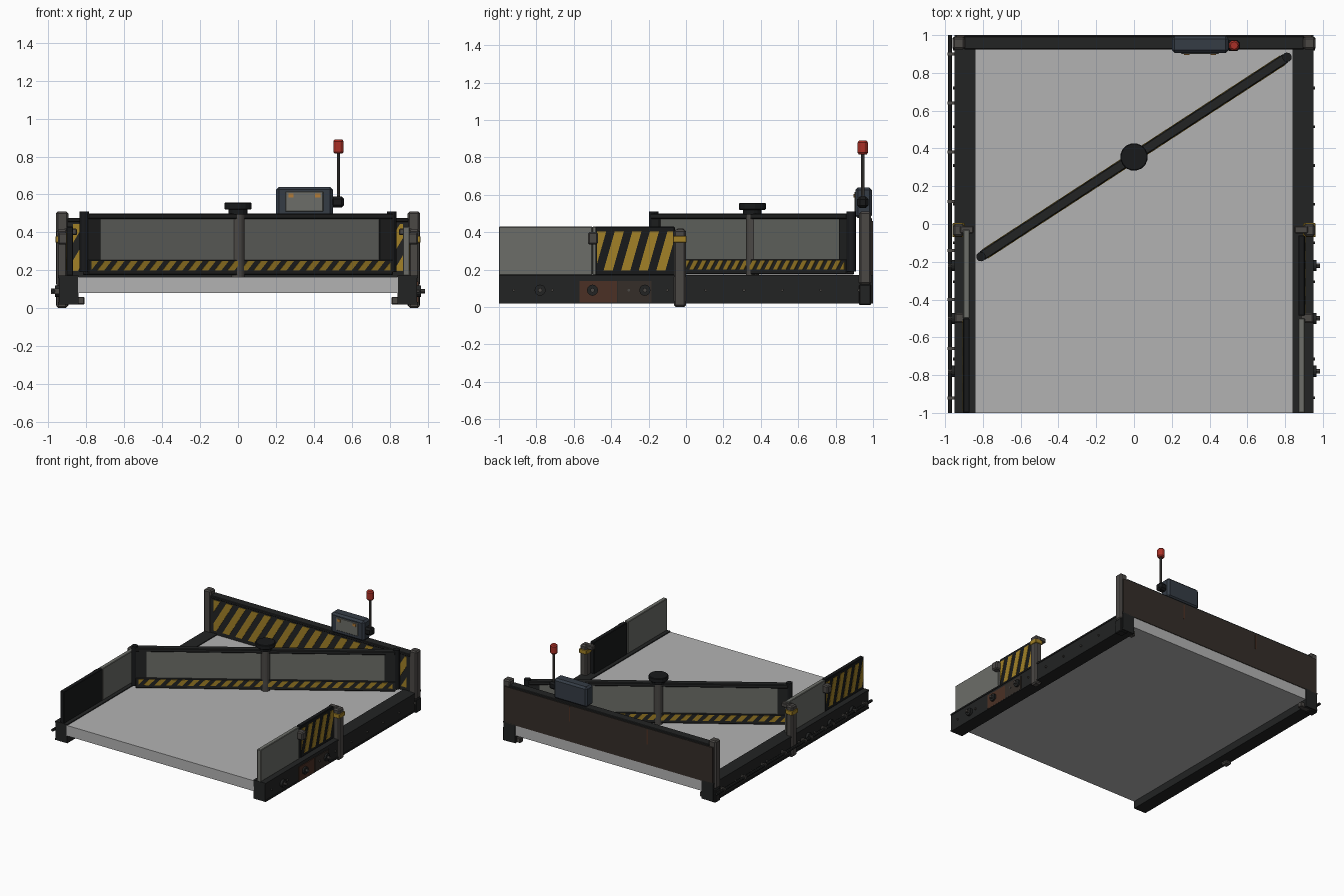
import bpy, bmesh, math
from mathutils import Vector, Matrix

if "Cube" in bpy.data.objects:
    bpy.data.objects.remove(bpy.data.objects["Cube"])

COLORS = {
    "belt": (0.45, 0.45, 0.45), "dark": (0.016, 0.017, 0.017), "black": (0.009, 0.010, 0.011),
    "steel": (0.07, 0.065, 0.06), "panel": (0.15, 0.155, 0.14), "yellow": (0.36, 0.22, 0.02),
    "red": (0.40, 0.03, 0.02), "blue": (0.035, 0.045, 0.06), "rust": (0.07, 0.03, 0.018),
    "orange": (0.45, 0.2, 0.04), "brown": (0.035, 0.027, 0.022)}
MATS = {}
for key, c in COLORS.items():
    MATS[key] = bpy.data.materials.new(key)
    MATS[key].diffuse_color = (*c, 1)


def finish(name, bm, mat, bevel=0, matrix=None):
    me = bpy.data.meshes.new(name)
    bm.to_mesh(me)
    bm.free()
    ob = bpy.data.objects.new(name, me)
    bpy.context.collection.objects.link(ob)
    me.materials.append(MATS[mat])
    if matrix:
        ob.matrix_world = matrix
    if bevel:
        b = ob.modifiers.new("bevel", "BEVEL")
        b.width, b.segments = bevel, 1
    return ob


def box(name, x, y, z, mat, bevel=0, matrix=None):
    """Box from (min, max) ranges on each axis."""
    bm = bmesh.new()
    bmesh.ops.create_cube(bm, size=1)
    for v in bm.verts:
        v.co = [(r[0] + r[1]) / 2 + c * abs(r[1] - r[0]) for r, c in zip((x, y, z), v.co)]
    return finish(name, bm, mat, bevel, matrix)


def cyl(name, a, b, r, mat, sides=12, bevel=0, matrix=None):
    """Cylinder from point a to point b."""
    a, b = Vector(a), Vector(b)
    d = b - a
    m = Matrix.Translation((a + b) / 2) @ d.to_track_quat('Z', 'Y').to_matrix().to_4x4()
    bm = bmesh.new()
    bmesh.ops.create_cone(bm, cap_ends=True, segments=sides, radius1=r, radius2=r,
                          depth=d.length, matrix=m)
    return finish(name, bm, mat, bevel, matrix)


def stripes(name, width, height, period, lean, matrix):
    """Slanted bars in the local XZ plane facing -Y, trimmed to a rectangle."""
    bm = bmesh.new()
    t, x = 0.003, -lean
    while x < width:
        w = period * 0.52
        f = [bm.verts.new(p) for p in ((x, -t, 0), (x + w, -t, 0),
                                       (x + w + lean, -t, height), (x + lean, -t, height))]
        bm.faces.new(f)
        x += period
    for co, no in (((0, 0, 0), (-1, 0, 0)), ((width, 0, 0), (1, 0, 0))):
        bmesh.ops.bisect_plane(bm, geom=bm.verts[:] + bm.edges[:] + bm.faces[:], plane_co=co,
                               plane_no=no, clear_outer=True)
    ext = bmesh.ops.extrude_face_region(bm, geom=bm.faces[:])
    for v in ext["geom"]:
        if isinstance(v, bmesh.types.BMVert):
            v.co.y += t
    bmesh.ops.recalc_face_normals(bm, faces=bm.faces[:])
    return finish(name, bm, "yellow", 0, matrix)


def rotz(angle, loc):
    return Matrix.Translation(loc) @ Matrix.Rotation(angle, 4, 'Z')


# Conveyor belt slab
box("belt", (-0.845, 0.845), (-1, 0.995), (0.08, 0.165), "belt")

for s, side in ((-1, "left"), (1, "right")):
    def X(a, b):
        return tuple(sorted((s * a, s * b)))
    # Side rail with raised top and bottom lips
    box(side + "_rail", X(0.84, 0.945), (-1, 1), (0.02, 0.17), "dark")
    for z in (0.02, 0.16):
        box(side + "_rail_lip", X(0.84, 0.95), (-1, 1), (z, z + 0.012), "dark")
    # Posts and their feet
    box(side + "_back_post", X(0.895, 0.96), (0.925, 0.99), (0.12, 0.51), "steel", 0.01)
    box(side + "_back_foot", X(0.895, 0.96), (0.925, 0.99), (0.01, 0.12), "dark", 0.005)
    box(side + "_foot_block", X(0.81, 0.9), (0.94, 0.98), (0.02, 0.06), "steel", 0.004)
    box(side + "_mid_post", X(0.9, 0.957), (-0.065, 0.0), (0, 0.415), "steel", 0.01)
    box(side + "_post_band", X(0.896, 0.962), (-0.069, 0.004), (0.345, 0.38), "yellow", 0.003)
    box(side + "_hinge_bracket", X(0.88, 0.95), (-0.525, -0.47), (0.335, 0.4), "steel", 0.008)
    box(side + "_hinge_arm", X(0.85, 0.92), (-0.05, -0.01), (0.385, 0.42), "steel", 0.005)
    # Guard panels: striped and plain, swapped between the two sides
    plain = (-1, -0.5) if s > 0 else (-0.5, -0.03)
    hazard = (-0.485, -0.06) if s > 0 else (-1, -0.5)
    box(side + "_plain_guard", X(0.87, 0.905), plain, (0.17, 0.43), "panel", 0.004)
    box(side + "_hazard_guard", X(0.87, 0.905), hazard, (0.17, 0.43), "black", 0.004)
    w = hazard[1] - hazard[0] - 0.02
    start = hazard[0] + 0.01 if s > 0 else hazard[1] - 0.01
    stripes(side + "_guard_stripes", w, 0.21, 0.094, 0.06,
            rotz(s * math.pi / 2, (s * 0.905, start, 0.195)))
    # Side knobs and rail bolts
    for y in (-0.78, -0.5, -0.22):
        cyl(side + "_knob", (s * 0.945, y, 0.09), (s * 0.965, y, 0.09), 0.03, "dark")
        cyl(side + "_knob_hub", (s * 0.96, y, 0.09), (s * 0.985, y, 0.09), 0.012, "steel", 8)
    for i in range(10):
        y = -0.92 + i * 0.205
        cyl(side + "_bolt", (s * 0.94, y, 0.09), (s * 0.957, y, 0.09), 0.008, "steel", 6)

# Worn cover plates on the right rail
box("rust_plate", (0.94, 0.951), (-0.57, -0.37), (0.025, 0.14), "rust")
box("worn_plate", (0.94, 0.951), (-0.365, -0.185), (0.025, 0.14), "brown")

# Conduit along the left rail, held by clips
cyl("conduit", (-0.974, -1, 0.09), (-0.974, 1, 0.09), 0.011, "dark", 8)
for i in range(8):
    y = -0.92 + i * 0.26
    box("conduit_clip", (-0.987, -0.94), (y - 0.008, y + 0.008), (0.076, 0.104), "steel")

# Back wall with hazard front and rear streaks
box("back_wall", (-0.9, 0.9), (0.93, 0.99), (0.165, 0.465), "dark")
box("back_wall_rim", (-0.9, 0.9), (0.925, 0.995), (0.455, 0.475), "dark", 0.004)
box("back_plate", (-0.94, 0.94), (0.985, 1.0), (0.165, 0.46), "brown")
stripes("back_wall_stripes", 1.74, 0.25, 0.115, 0.15, rotz(0, (-0.87, 0.93, 0.195)))
for x in (-0.35, 0.35):
    box("rust_streak", (x - 0.006, x + 0.006), (0.995, 1.001), (0.33, 0.45), "rust")

# Control box with screen and indicator marks
box("control_box", (0.2, 0.5), (0.905, 0.995), (0.475, 0.64), "blue", 0.015)
box("control_screen", (0.25, 0.45), (0.9, 0.91), (0.51, 0.615), "panel", 0.003)
for x in (0.28, 0.42):
    box("screen_mark", (x - 0.014, x + 0.014), (0.896, 0.904), (0.585, 0.605), "orange")

# Signal lamp
box("lamp_socket", (0.49, 0.56), (0.915, 0.975), (0.53, 0.59), "black", 0.014)
cyl("lamp_pole", (0.53, 0.945, 0.56), (0.53, 0.945, 0.83), 0.009, "steel", 8)
cyl("lamp_head", (0.53, 0.945, 0.815), (0.53, 0.945, 0.89), 0.031, "red", 8, 0.01)

# Diagonal diverter, built along local X
D = rotz(math.atan2(1.055, 1.62), (0, 0.355, 0))
L = 0.96
box("diverter_panel", (-L, L), (-0.013, 0.013), (0.25, 0.48), "panel", 0, D)
box("diverter_top_bar", (-L, L), (-0.026, 0.026), (0.47, 0.5), "dark", 0.005, D)
box("diverter_bottom_bar", (-L, L), (-0.026, 0.026), (0.175, 0.255), "dark", 0.004, D)
for s in (-1, 1):
    box("diverter_end_frame", tuple(sorted((s * 0.88, s * L))), (-0.022, 0.022), (0.24, 0.48),
        "dark", 0, D)
    cyl("diverter_end_post", (s * 0.967, 0, 0.19), (s * 0.967, 0, 0.51), 0.025, "black", 12, 0, D)
    M = D if s < 0 else D @ Matrix.Rotation(math.pi, 4, 'Z')
    stripes("diverter_stripes", 1.88, 0.048, 0.082, 0.045,
            M @ Matrix.Translation((-0.94, -0.026, 0.2)))
post = cyl("pivot_post", (0, 0, 0.165), (0, 0, 0.53), 0.035, "steel", 16, 0, D)
cap = cyl("pivot_cap", (0, 0, 0.52), (0, 0, 0.557), 0.073, "black", 16, 0.004, D)
cyl("pivot_collar", (0, 0, 0.495), (0, 0, 0.525), 0.05, "black", 16, 0, D)

for m in bpy.data.materials:
    if m.users and not m.is_grease_pencil:
        m.use_nodes = True
        m.node_tree.nodes["Principled BSDF"].inputs["Base Color"].default_value = m.diffuse_color
